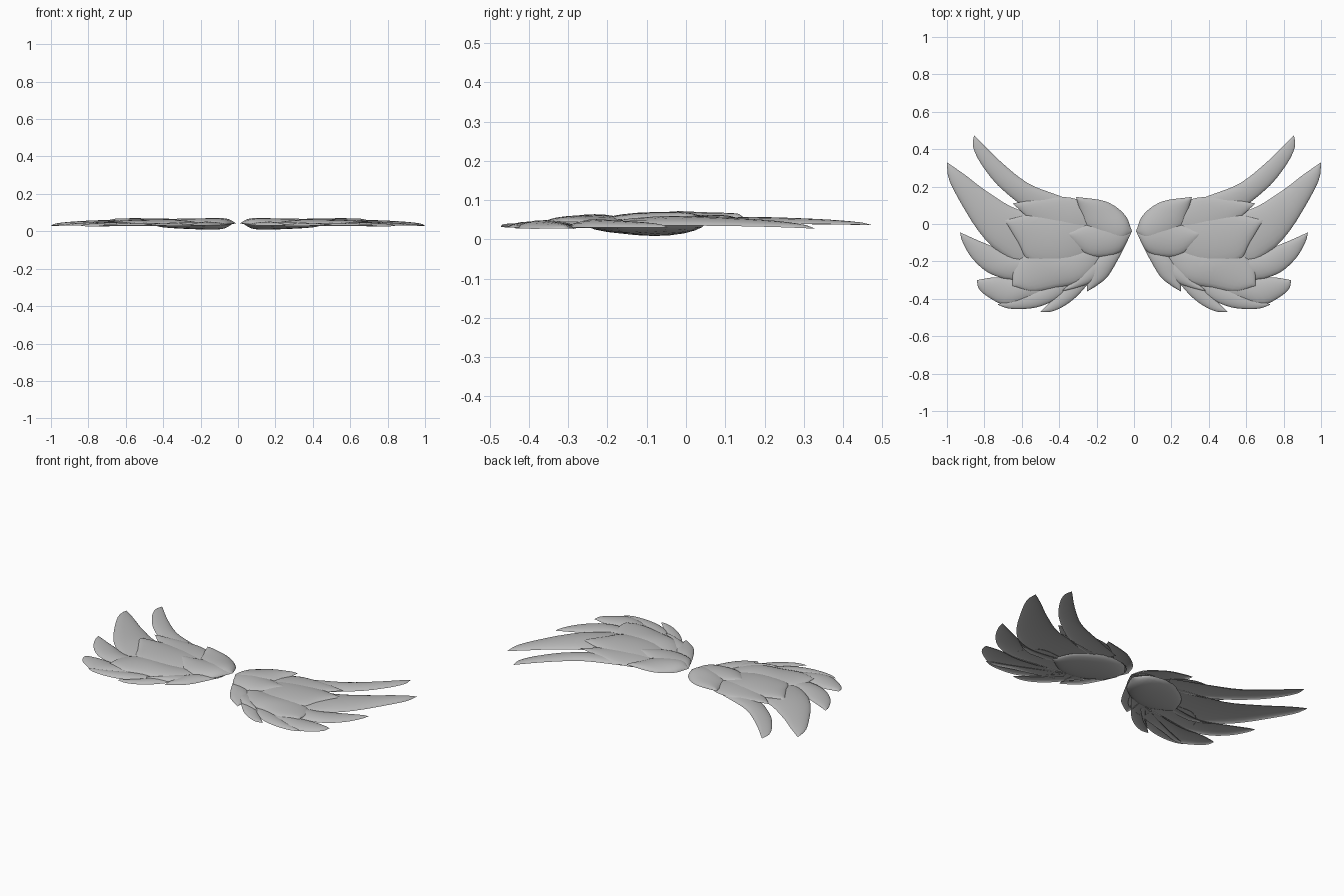
import bpy
import bmesh
import math
from mathutils import Vector

cube = bpy.data.objects.get("Cube")
if cube:
    bpy.data.objects.remove(cube, do_unlink=True)

STEPS = 16      # stations along a feather
ACROSS = 10     # divisions across a feather

grey = bpy.data.materials.new("feather grey")
grey.use_nodes = True
grey.diffuse_color = (0.5, 0.5, 0.5, 1)
grey.node_tree.nodes["Principled BSDF"].inputs["Base Color"].default_value = (0.5, 0.5, 0.5, 1)

parts = []


def spline(points, t):
    """Point at t (0 to 1) on a smooth curve through the points."""
    pts = [Vector(p) for p in points]
    pts = [2 * pts[0] - pts[1]] + pts + [2 * pts[-1] - pts[-2]]
    last = len(pts) - 4
    i = min(int(t * (last + 1)), last)
    f = t * (last + 1) - i
    a, b, c, d = pts[i:i + 4]
    return 0.5 * (2 * b + (c - a) * f + (2 * a - 5 * b + 4 * c - d) * f ** 2
                  + (3 * b - a - 3 * c + d) * f ** 3)


def feather(name, leading, trailing, levels, height, hollow=0.7):
    """Domed blade between two edge curves running from root to tip, mirrored."""
    bm = bmesh.new()
    rows_top, rows_under = [], []
    for s in range(STEPS + 1):
        t = s / STEPS
        a, b = spline(leading, t), spline(trailing, t)
        z = (1 - t) ** 2 * levels[0] + 2 * t * (1 - t) * levels[1] + t * t * levels[2]
        swell = math.sin(math.pi / 2 * min(1, t / 0.4)) * math.sqrt(1 - t)
        top, under = [], []
        for k in range(ACROSS + 1):
            angle = math.pi * k / ACROSS
            p = a.lerp(b, (1 - math.cos(angle)) / 2)
            rise = height * swell * math.sin(angle) ** 1.2
            top.append(bm.verts.new((p.x, p.y, z + rise)))
            under.append(bm.verts.new((p.x, p.y, z + rise * hollow)))
        rows_top.append(top)
        rows_under.append(under)
    for rows in (rows_top, rows_under):
        for r, q in zip(rows, rows[1:]):
            for k in range(ACROSS):
                bm.faces.new((r[k], r[k + 1], q[k + 1], q[k]))
    # Weld the rim, root and tip so the blade is closed
    bmesh.ops.remove_doubles(bm, verts=bm.verts, dist=0.0002)
    bmesh.ops.recalc_face_normals(bm, faces=bm.faces)
    mesh = bpy.data.meshes.new(name)
    bm.to_mesh(mesh)
    bm.free()
    mesh.materials.append(grey)
    obj = bpy.data.objects.new(name, mesh)
    bpy.context.collection.objects.link(obj)
    mirror = obj.modifiers.new("other wing", 'MIRROR')
    mirror.use_mirror_merge = False
    parts.append(obj)


# Shoulder lobes
feather("shoulder_upper",
        [(.01, -.04), (.05, .05), (.15, .12), (.31, .145)],
        [(.01, -.04), (.1, -.11), (.24, -.04), (.285, .06), (.31, .145)],
        (.042, .032, .058), .041)
feather("shoulder_lower",
        [(.015, -.05), (.1, .03), (.25, .0), (.36, -.05)],
        [(.015, -.05), (.08, -.155), (.22, -.175), (.31, -.12), (.36, -.05)],
        (.042, .032, .06), .038)

# Covert feathers over the middle of the wing
feather("covert_upper",
        [(.15, .02), (.3, .13), (.45, .14), (.65, .11)],
        [(.15, -.02), (.35, -.08), (.52, .0), (.65, .11)],
        (.035, .045, .055), .024)
feather("covert_middle",
        [(.15, .02), (.35, .06), (.55, .05), (.69, .02)],
        [(.15, -.1), (.35, -.22), (.55, -.2), (.62, -.1), (.69, .02)],
        (.035, .048, .06), .031)
feather("covert_lower",
        [(.15, -.1), (.35, -.14), (.55, -.14), (.64, -.23), (.65, -.33)],
        [(.15, -.15), (.27, -.3), (.42, -.34), (.55, -.36), (.65, -.33)],
        (.035, .04, .045), .032)

# Long flight feathers along the outer edge
feather("flight_feather_top",
        [(.2, .08), (.41, .155), (.57, .22), (.72, .34), (.855, .475)],
        [(.25, -.02), (.5, .04), (.7, .18), (.81, .31), (.86, .41), (.855, .475)],
        (.035, .042, .036), .024)
feather("flight_feather_long",
        [(.3, .02), (.6, .07), (.78, .17), (.9, .26), (1, .33)],
        [(.3, -.15), (.56, -.22), (.72, -.15), (.83, -.04), (.93, .12), (.99, .24), (1, .33)],
        (.035, .04, .027), .03)
feather("flight_feather_middle",
        [(.3, -.12), (.6, -.17), (.78, -.11), (.93, -.045)],
        [(.3, -.25), (.6, -.3), (.76, -.27), (.86, -.19), (.915, -.1), (.93, -.045)],
        (.03, .03, .03), .027)
feather("flight_feather_low",
        [(.35, -.25), (.6, -.29), (.74, -.285), (.84, -.3)],
        [(.35, -.35), (.55, -.4), (.68, -.435), (.78, -.39), (.83, -.345), (.84, -.3)],
        (.03, .025, .028), .027)

# Short feathers along the trailing edge
feather("trailing_feather_outer",
        [(.3, -.25), (.5, -.34), (.62, -.39), (.73, -.43)],
        [(.28, -.28), (.4, -.39), (.5, -.44), (.6, -.455), (.68, -.45), (.73, -.43)],
        (.03, .03, .03), .02)
feather("trailing_feather_middle",
        [(.25, -.2), (.38, -.35), (.44, -.41), (.5, -.47)],
        [(.15, -.2), (.28, -.36), (.36, -.43), (.44, -.468), (.5, -.47)],
        (.03, .026, .035), .018)
feather("trailing_feather_short",
        [(.2, -.15), (.28, -.24), (.32, -.3), (.39, -.36)],
        [(.12, -.17), (.2, -.29), (.3, -.34), (.39, -.36)],
        (.03, .035, .04), .022)
feather("trailing_feather_inner",
        [(.15, -.12), (.23, -.22), (.25, -.3), (.25, -.36)],
        [(.04, -.1), (.08, -.18), (.14, -.28), (.2, -.33), (.25, -.36)],
        (.035, .03, .03), .025)

# Bulge beneath the shoulder
feather("shoulder_underside",
        [(.03, -.05), (.1, .03), (.25, .04), (.4, -.06), (.45, -.18)],
        [(.03, -.05), (.08, -.16), (.2, -.24), (.33, -.25), (.45, -.18)],
        (.04, .036, .036), -.037, 0.2)

# Smooth shading with crisp rims
bpy.ops.object.select_all(action='DESELECT')
for part in parts:
    part.select_set(True)
bpy.context.view_layer.objects.active = parts[0]
bpy.ops.object.shade_smooth_by_angle(angle=math.radians(50))
